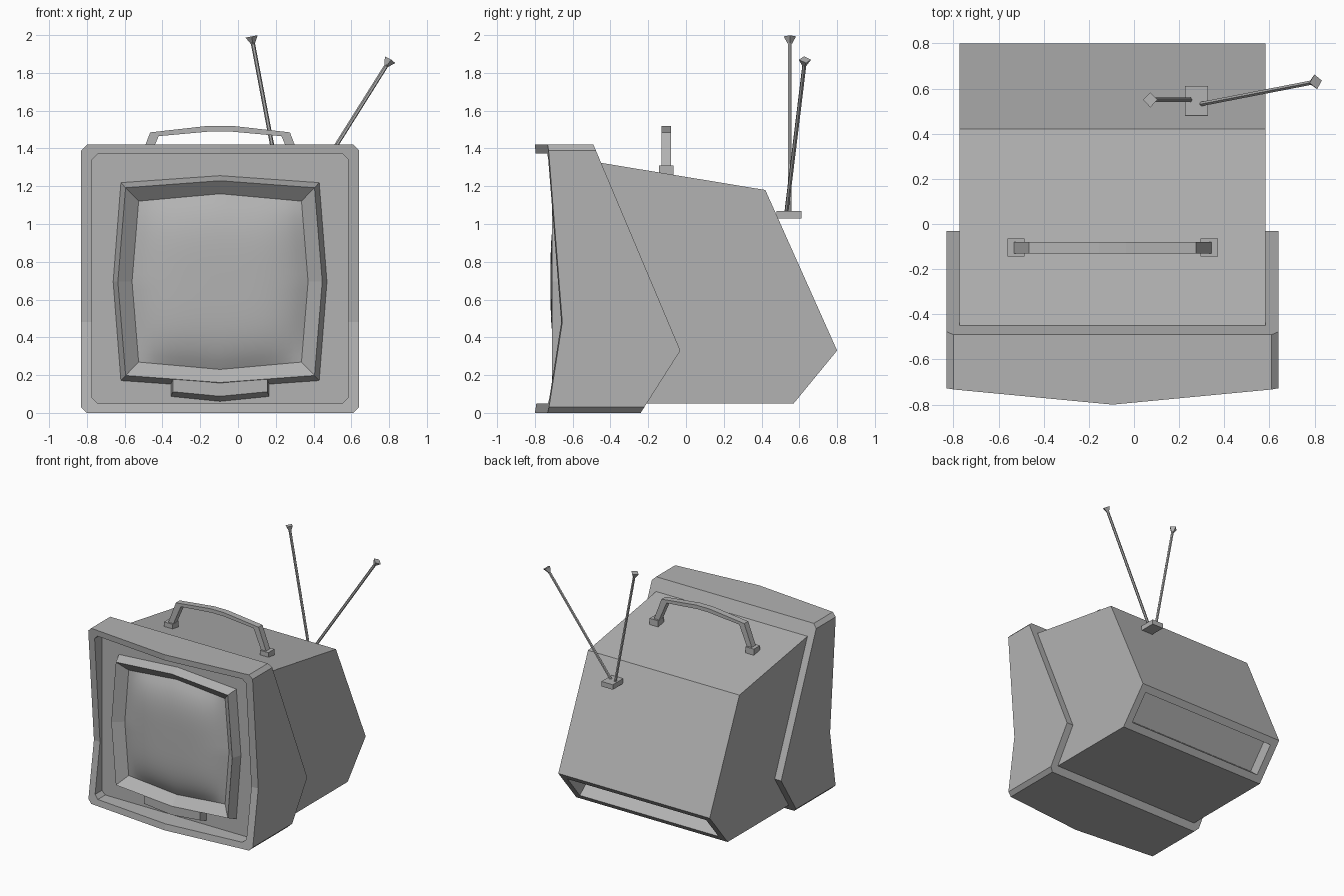
import bpy
import bmesh
from mathutils import Vector

old = bpy.data.objects.get("Cube")
if old:
    bpy.data.objects.remove(old, do_unlink=True)

CX = -0.095          # centre line of the cabinet
PANEL_Y = -0.635     # depth of the recessed front panel

grey = bpy.data.materials.new("plain grey")
grey.use_nodes = True
COLOUR = (0.45, 0.45, 0.45, 1)
grey.diffuse_color = COLOUR
grey.node_tree.nodes["Principled BSDF"].inputs["Base Color"].default_value = COLOUR


def finish(name, bm, smooth=False):
    bmesh.ops.recalc_face_normals(bm, faces=bm.faces[:])
    me = bpy.data.meshes.new(name)
    bm.to_mesh(me)
    bm.free()
    me.materials.append(grey)
    for p in me.polygons:
        p.use_smooth = smooth
    ob = bpy.data.objects.new(name, me)
    bpy.context.collection.objects.link(ob)
    return ob


def bridge(bm, a, b):
    for i in range(len(a)):
        j = (i + 1) % len(a)
        bm.faces.new((a[i], a[j], b[j], b[i]))


def fill_grid(bm, rows):
    for r, s in zip(rows, rows[1:]):
        for i in range(len(r) - 1):
            bm.faces.new((r[i], r[i + 1], s[i + 1], s[i]))


def extrude(name, profile, axis, lo, hi):
    """Extrude a 2D profile along x (profile is y, z) or y (profile is x, z)."""
    bm = bmesh.new()
    ends = []
    for d in (lo, hi):
        ends.append([bm.verts.new((d, a, b) if axis == "x" else (a, d, b))
                     for a, b in profile])
        bm.faces.new(ends[-1])
    bridge(bm, *ends)
    return bm


def box(name, x0, x1, y0, y1, z0, z1):
    finish(name, extrude(name, [(x0, z0), (x1, z0), (x1, z1), (x0, z1)], "y", y0, y1))


def piecewise(z, pts):
    for (z0, y0), (z1, y1) in zip(pts, pts[1:]):
        if z <= z1:
            return y0 + (y1 - y0) * (z - z0) / (z1 - z0)
    return pts[-1][1]


# Front shell: chamfered frame with a bowed, waisted front edge
def front_y(x, z):
    return -0.8 + 0.07 * abs(x - CX) / 0.735 + piecewise(z, [(0, 0), (0.48, 0.075), (1.42, 0)])


def back_y(x, z):
    return piecewise(z, [(0, -0.24), (0.33, -0.03), (1.42, -0.49)])


def shell_rows(bm, half, z0, z1, y_of, c=0.03):
    rows = []
    for z in (z0, z0 + c, 0.33, 0.48, z1 - c, z1):
        w = half - c if z in (z0, z1) else half
        rows.append([bm.verts.new((x, y_of(x, z), z)) for x in (CX - w, CX, CX + w)])
    return rows


def perimeter(rows):
    return rows[0] + [r[-1] for r in rows[1:-1]] + rows[-1][::-1] + [r[0] for r in rows[-2:0:-1]]


bm = bmesh.new()
back = shell_rows(bm, 0.735, 0, 1.42, back_y)
front = shell_rows(bm, 0.735, 0, 1.42, front_y)
lip = shell_rows(bm, 0.677, 0.05, 1.372, front_y)
panel = shell_rows(bm, 0.677, 0.05, 1.372, lambda x, z: PANEL_Y)
for a, b in ((back, front), (front, lip), (lip, panel)):
    bridge(bm, perimeter(a), perimeter(b))
fill_grid(bm, back)
fill_grid(bm, panel)
for v in [v for v in bm.verts if not v.link_faces]:
    bm.verts.remove(v)
finish("front_shell", bm)

# Rear body with a sunken slot in the lower back face
bm = extrude("rear_body", [(-0.5, 1.332), (0.42, 1.18), (0.8, 0.33), (0.57, 0.05),
                           (-0.25, 0.05), (-0.1, 0.33)], "x", CX - 0.677, CX + 0.677)
bmesh.ops.recalc_face_normals(bm, faces=bm.faces[:])
slot = max(bm.faces, key=lambda f: f.normal.dot(Vector((0, 0.77, -0.63))))
bmesh.ops.inset_individual(bm, faces=[slot], thickness=0.08)
bmesh.ops.inset_individual(bm, faces=[slot], thickness=0.001, depth=-0.1)
finish("rear_body", bm)


# Screen surround: raised ridge with a funnel leading in to the screen
def surround_loop(bm, hx, hx_mid, hz, hz_mid, y, zc=0.695):
    pts = [(-hx, hz), (0, hz_mid), (hx, hz), (hx_mid, 0),
           (hx, -hz), (0, -hz_mid), (-hx, -hz), (-hx_mid, 0)]
    return [bm.verts.new((CX + x, y, zc + z)) for x, z in pts]


bm = bmesh.new()
outer = surround_loop(bm, 0.525, 0.566, 0.524, 0.561, PANEL_Y)
ridge = surround_loop(bm, 0.5, 0.541, 0.497, 0.534, -0.71)
inner = surround_loop(bm, 0.431, 0.466, 0.426, 0.465, -0.645)
bridge(bm, outer, ridge)
bridge(bm, ridge, inner)
finish("screen_surround", bm)

# Bulging screen glass
bm = bmesh.new()
N = 20
rows = []
for j in range(N + 1):
    v = 2 * j / N - 1
    row = []
    for i in range(N + 1):
        u = 2 * i / N - 1
        bulge = 0.072 * (1 - u ** 4) * (1 - v ** 4)
        row.append(bm.verts.new((CX + u * (0.431 + 0.035 * (1 - abs(v))), -0.645 - bulge,
                                 0.695 + v * (0.426 + 0.039 * (1 - abs(u))))))
    rows.append(row)
fill_grid(bm, rows)
finish("screen", bm, smooth=True)

# Control plate below the screen
bm = bmesh.new()
loops = []
for w, low, mid, y in ((0.26, 0.087, 0.061, PANEL_Y), (0.25, 0.112, 0.088, -0.706)):
    pts = [(-w, 0.18), (-w, low), (0, mid), (w, low), (w, 0.18), (0, 0.158)]
    loops.append([bm.verts.new((CX + x, y, z)) for x, z in pts])
bridge(bm, *loops)
f = loops[1]
bm.faces.new((f[0], f[1], f[2], f[5]))
bm.faces.new((f[5], f[2], f[3], f[4]))
finish("control_plate", bm)

# Carrying handle and its feet
over = [(-0.445, 1.29), (-0.37, 1.485), (-0.06, 1.52)]
under = [(-0.4, 1.29), (-0.325, 1.465), (-0.05, 1.49)]
half_to_full = lambda pts: pts + [(-x, z) for x, z in reversed(pts)]
top, low = half_to_full(over), half_to_full(under)
bm = bmesh.new()
sections = [[bm.verts.new((CX + x, y, z)) for (x, z), y in
             ((a, -0.13), (a, -0.08), (b, -0.08), (b, -0.13))] for a, b in zip(top, low)]
for a, b in zip(sections, sections[1:]):
    bridge(bm, a, b)
bm.faces.new(sections[0])
bm.faces.new(sections[-1])
finish("handle", bm)
for side, label in ((-1, "right"), (1, "left")):
    x = CX + side * 0.428
    box("handle_foot_" + label, x - 0.038, x + 0.038, -0.143, -0.065, 1.24, 1.31)

# Aerial: base block, two rods and flared tips
box("aerial_base", 0.226, 0.328, 0.48, 0.612, 1.03, 1.07)


def cone(name, start, end, r0, r1, sides):
    start, end = Vector(start), Vector(end)
    axis = end - start
    bm = bmesh.new()
    bmesh.ops.create_cone(bm, cap_ends=True, segments=sides, radius1=r0, radius2=r1,
                          depth=axis.length)
    bmesh.ops.rotate(bm, verts=bm.verts[:], matrix=axis.to_track_quat("Z", "Y").to_matrix())
    bmesh.ops.translate(bm, verts=bm.verts[:], vec=(start + end) / 2)
    finish(name, bm)


for label, foot, tip in (("right", (0.25, 0.55, 1.05), (0.072, 0.55, 1.993)),
                         ("left", (0.29, 0.53, 1.05), (0.805, 0.63, 1.87))):
    foot, tip = Vector(foot), Vector(tip)
    cone("aerial_rod_" + label, foot, tip, 0.011, 0.011, 6)
    cone("aerial_tip_" + label, tip - (tip - foot).normalized() * 0.045, tip, 0.008, 0.033, 4)
